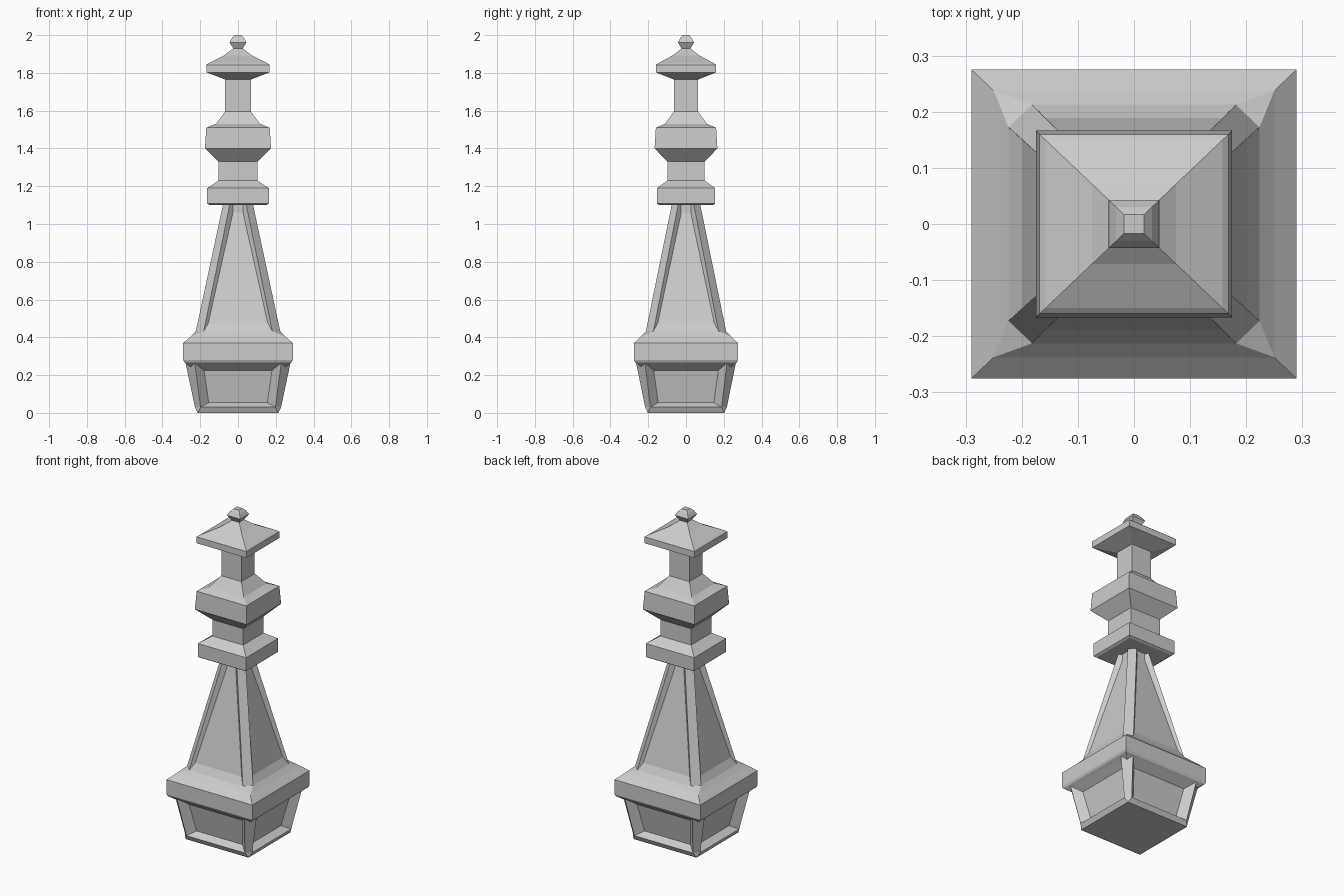
import bpy, bmesh

if "Cube" in bpy.data.objects:
    bpy.data.objects.remove(bpy.data.objects["Cube"])

SY = 0.95  # depth is slightly less than width


def make_object(name, bm):
    bmesh.ops.remove_doubles(bm, verts=bm.verts, dist=0.0002)
    bmesh.ops.recalc_face_normals(bm, faces=bm.faces)
    mesh = bpy.data.meshes.new(name)
    bm.to_mesh(mesh)
    bm.free()
    obj = bpy.data.objects.new(name, mesh)
    bpy.context.collection.objects.link(obj)
    return obj


def add_loft(bm, rings):
    loops = [[bm.verts.new((x, y * SY, z)) for x, y, z in r] for r in rings]
    n = len(loops[0])
    for a, b in zip(loops, loops[1:]):
        for i in range(n):
            j = (i + 1) % n
            bm.faces.new((a[i], a[j], b[j], b[i]))
    bm.faces.new(loops[0])
    bm.faces.new(loops[-1])


def ring(h, z, c=0.0):
    """Square of half width h with corners cut by c."""
    k = h - c
    return [(x, y, z) for x, y in ((h, -k), (h, k), (k, h), (-k, h),
                                   (-h, k), (-h, -k), (-k, -h), (k, -h))]


def tower(name, profile):
    bm = bmesh.new()
    add_loft(bm, [ring(*p) for p in profile])
    return make_object(name, bm)


def corner_posts(name, ends, depth):
    """Four leaning bars turned 45 degrees, one per corner."""
    bm = bmesh.new()
    for sx in (-1, 1):
        for sy in (-1, 1):
            rings = []
            for h, z, c in ends:
                k = h - c
                pts = ((k, h), (h, k), (h - depth, k - depth), (k - depth, h - depth))
                rings.append([(sx * x, sy * y, z) for x, y in pts])
            add_loft(bm, rings)
    return make_object(name, bm)


# Pedestal with recessed panels and heavy ledge
tower("pedestal", [(0.213, 0), (0.228, 0.03, 0.03), (0.187, 0.055), (0.226, 0.225),
                   (0.268, 0.257), (0.284, 0.268), (0.29, 0.28), (0.29, 0.37),
                   (0.25, 0.405), (0.224, 0.432, 0.042)])
corner_posts("pedestal_posts", [(0.228, 0.03, 0.03), (0.28, 0.275, 0.05)], 0.07)

# Tapered shaft with corner ribs
tower("shaft", [(0.224, 0.432, 0.042), (0.199, 0.475, 0.04), (0.063, 1.06, 0.02),
                (0.063, 1.12, 0.02)])
corner_posts("shaft_ribs", [(0.224, 0.43, 0.042), (0.078, 1.11, 0.036)], 0.05)

# Collar, lower neck and wide block
tower("collar", [(0.15, 1.1), (0.163, 1.108), (0.163, 1.19), (0.118, 1.22),
                 (0.104, 1.23), (0.104, 1.33), (0.175, 1.4), (0.168, 1.51),
                 (0.117, 1.53), (0.068, 1.595), (0.068, 1.7)])

# Upper neck and roof cap
tower("cap", [(0.068, 1.69), (0.068, 1.765), (0.168, 1.803), (0.168, 1.842),
              (0.158, 1.85), (0.075, 1.892), (0.024, 1.93)])

# Finial
tower("finial", [(0.024, 1.928), (0.045, 1.962), (0.032, 1.985), (0.018, 2.0)])
